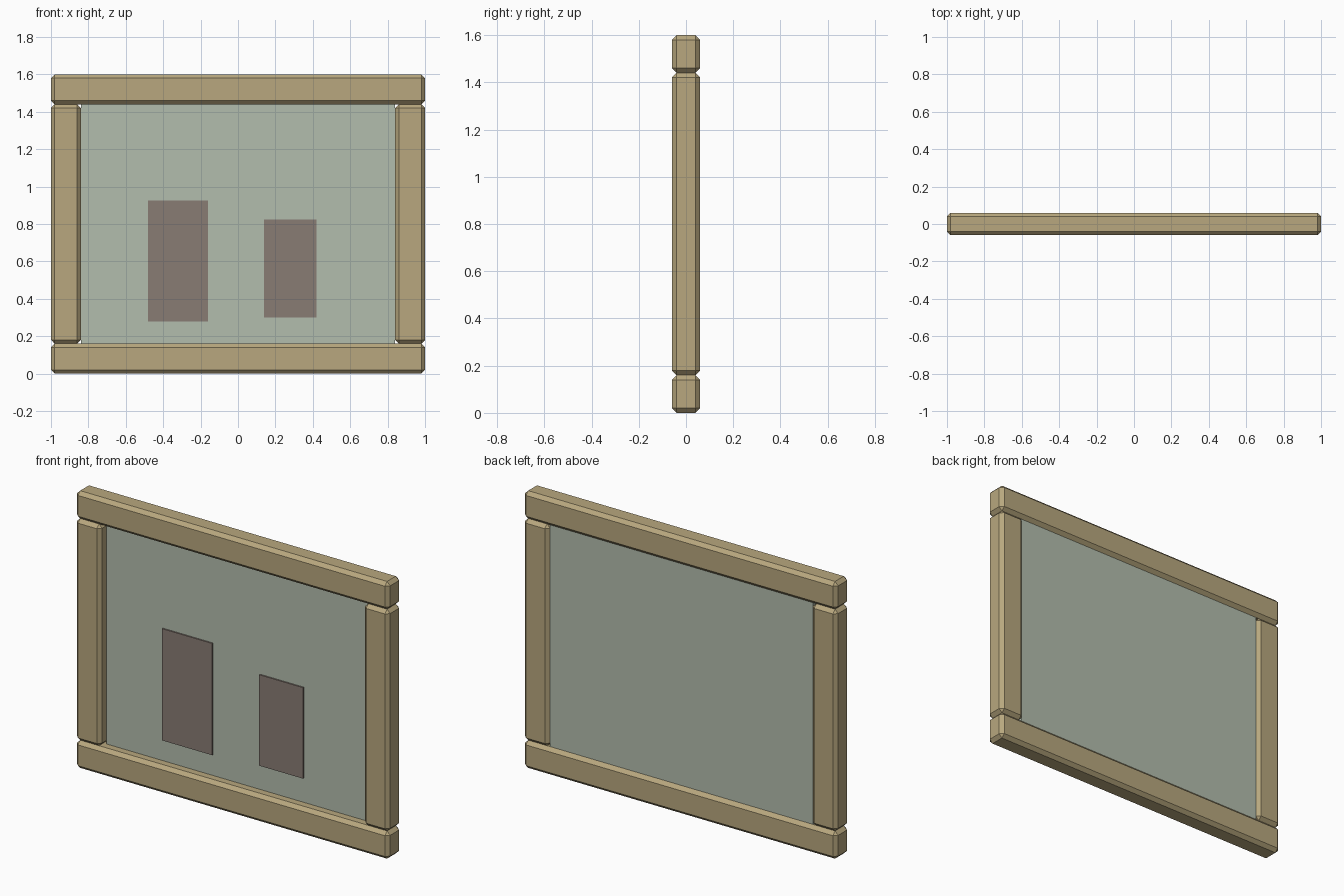
import bpy

cube = bpy.data.objects.get("Cube")
if cube:
    bpy.data.objects.remove(cube, do_unlink=True)


def make_material(name, rgb):
    mat = bpy.data.materials.new(name)
    mat.use_nodes = True
    color = (*rgb, 1)
    mat.diffuse_color = color
    mat.node_tree.nodes["Principled BSDF"].inputs["Base Color"].default_value = color
    return mat


def box(name, mat, x, y, z, bevel=0):
    """Box spanning the given (low, high) ranges, with optional chamfer."""
    spans = (x, y, z)
    bpy.ops.mesh.primitive_cube_add(size=1, location=[(a + b) / 2 for a, b in spans])
    obj = bpy.context.object
    obj.name = name
    obj.scale = [b - a for a, b in spans]
    bpy.ops.object.transform_apply(location=False, rotation=False, scale=True)
    obj.data.materials.append(mat)
    if bevel:
        mod = obj.modifiers.new("Chamfer", "BEVEL")
        mod.width = bevel
        mod.segments = 1
    return obj


wood = make_material("tan wood", (0.48, 0.39, 0.21))
board = make_material("pale green board", (0.45, 0.51, 0.42))
note = make_material("dull brown note", (0.25, 0.2, 0.175))

width, height, rail, half_depth, chamfer = 1.0, 1.6, 0.16, 0.06, 0.02
inner = width - rail
depth = (-half_depth, half_depth)

# Chamfered frame: full-width rails with stiles between them
box("bottom_rail", wood, (-width, width), depth, (0, rail), chamfer)
box("top_rail", wood, (-width, width), depth, (height - rail, height), chamfer)
box("left_stile", wood, (inner, width), depth, (rail, height - rail), chamfer)
box("right_stile", wood, (-width, -inner), depth, (rail, height - rail), chamfer)

# Board set toward the back of the frame
box("board_panel", board, (-inner, inner), (0, 0.04), (rail, height - rail))

# Thin notes on the front of the board
box("large_note", note, (-0.48, -0.16), (-0.008, 0), (0.28, 0.925))
box("small_note", note, (0.14, 0.42), (-0.008, 0), (0.3, 0.825))
